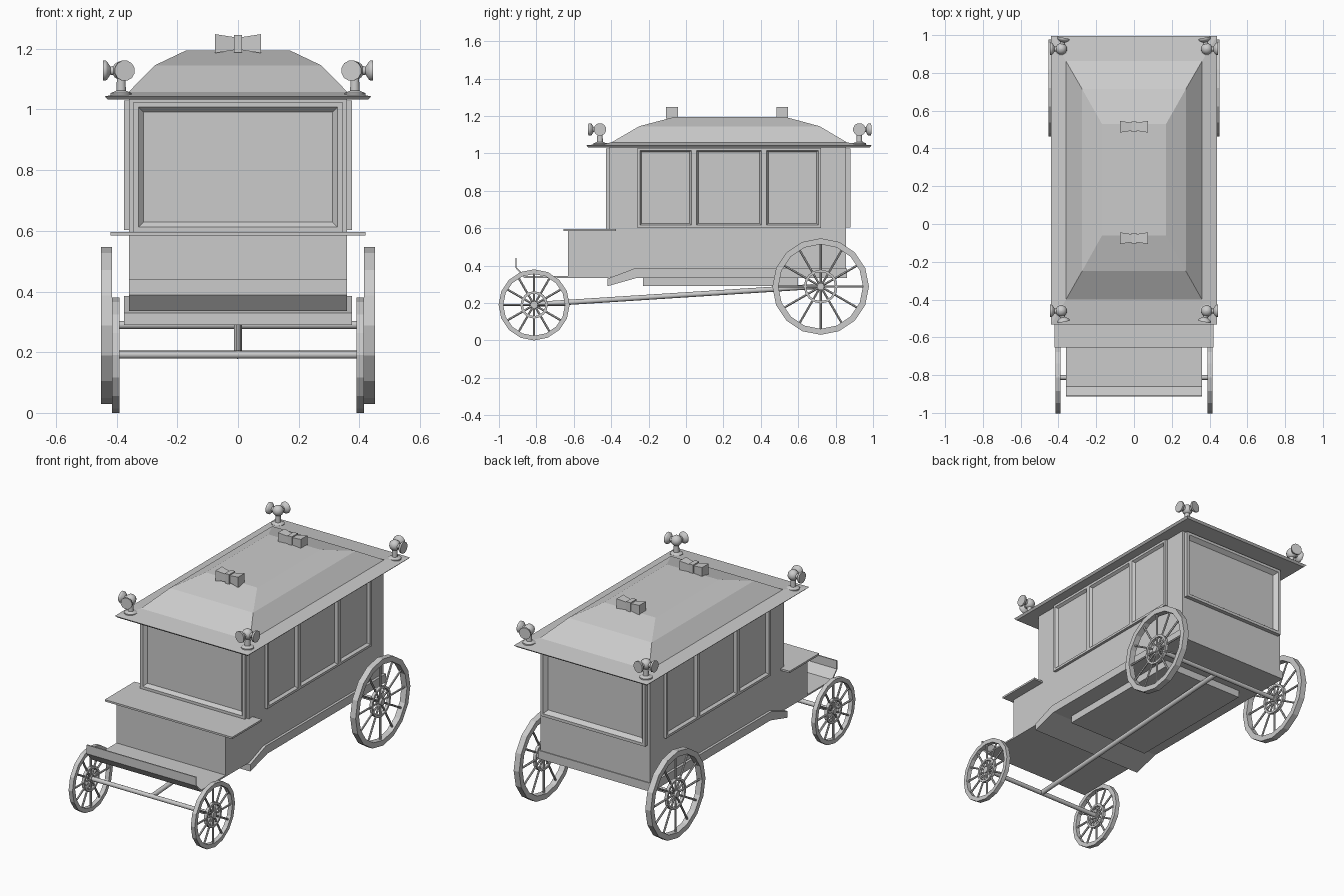
import bpy, math
from mathutils import Vector

if "Cube" in bpy.data.objects:
    bpy.data.objects.remove(bpy.data.objects["Cube"])


def mesh(name, verts, faces):
    me = bpy.data.meshes.new(name)
    me.from_pydata([tuple(v) for v in verts], [], faces)
    ob = bpy.data.objects.new(name, me)
    bpy.context.collection.objects.link(ob)
    import bmesh
    bm = bmesh.new()
    bm.from_mesh(me)
    bmesh.ops.recalc_face_normals(bm, faces=bm.faces)
    bm.to_mesh(me)
    bm.free()
    return ob


def loft(name, rings, closed=False):
    """Skin equal-sized rings; cap the ends, or join last to first."""
    n, m = len(rings[0]), len(rings)
    faces = []
    for r in range(m if closed else m - 1):
        a, b = r * n, (r + 1) % m * n
        faces += [(a + i, a + (i + 1) % n, b + (i + 1) % n, b + i) for i in range(n)]
    if not closed:
        faces += [tuple(range(n)), tuple(range((m - 1) * n, m * n))]
    return mesh(name, [v for r in rings for v in r], faces)


def rect(x0, x1, y0, y1):
    return [(x0, y0), (x1, y0), (x1, y1), (x0, y1)]


def box(name, x0, x1, y0, y1, z0, z1):
    return loft(name, [[(x, y, z) for x, y in rect(x0, x1, y0, y1)] for z in (z0, z1)])


def prism(name, profile, hx):
    """Extrude a (y, z) profile across x."""
    return loft(name, [[(x, y, z) for y, z in profile] for x in (-hx, hx)])


def turned(name, start, direction, profile, n=12, smooth=True):
    """Round part along a direction from (distance, radius) pairs."""
    d = Vector(direction).normalized()
    u = d.orthogonal().normalized()
    v = d.cross(u)
    rings = [[Vector(start) + d * h + (u * math.cos(t) + v * math.sin(t)) * r
              for t in (2 * math.pi * i / n for i in range(n))] for h, r in profile]
    ob = loft(name, rings)
    if smooth:
        bpy.context.view_layer.objects.active = ob
        ob.select_set(True)
        bpy.ops.object.shade_smooth_by_angle(angle=math.radians(40))
        ob.select_set(False)
    return ob


def rod(name, a, b, r, n=10):
    d = Vector(b) - Vector(a)
    return turned(name, a, d, [(0, r), (d.length, r)], n)


def hoop(name, c, x0, x1, r_in, r_out, n=16):
    rings = []
    for i in range(n):
        t = 2 * math.pi * i / n
        rings.append([(x, c[1] + r * math.sin(t), c[2] - r * math.cos(t))
                      for x, r in ((x0, r_in), (x1, r_in), (x1, r_out), (x0, r_out))])
    return loft(name, rings, True)


def frame(name, place, a0, a1, z0, z1, flat, bevel, depth):
    """Raised window surround; place maps (along, z, outward) to xyz."""
    rings = []
    for inset, out in ((0, -0.005), (0, depth), (flat, depth), (flat + bevel, -0.005)):
        rings.append([place(a, z, out) for a, z in
                      rect(a0 + inset, a1 - inset, z0 + inset, z1 - inset)])
    return loft(name, rings, True)


# Cabin, skirt and underfloor box
box("cabin", -0.36, 0.36, -0.41, 0.855, 0.34, 1.04)
prism("skirt", [(-0.42, 0.29), (-0.26, 0.335), (0.86, 0.335), (0.86, 0.385),
                (-0.275, 0.385), (-0.42, 0.33)], 0.375)
box("underfloor_box", -0.27, 0.27, -0.23, 0.6, 0.292, 0.34)

# Driver's bench and footboard
box("bench_box", -0.36, 0.36, -0.63, -0.405, 0.335, 0.588)
box("bench_top", -0.42, 0.42, -0.655, -0.375, 0.585, 0.596)
prism("footboard", [(-0.912, 0.44), (-0.912, 0.388), (-0.865, 0.335), (-0.6, 0.335),
                    (-0.6, 0.344), (-0.861, 0.344), (-0.905, 0.391), (-0.905, 0.44)], 0.36)

# Window surrounds
frame("front_window_frame", lambda a, z, o: (a, -0.41 - o, z), -0.345, 0.345, 0.595, 1.025,
      0.017, 0.022, 0.018)
frame("back_window_frame", lambda a, z, o: (a, 0.855 + o, z), -0.345, 0.345, 0.605, 1.025,
      0.017, 0.022, 0.024)
for s in (-1, 1):
    for y0, y1 in ((-0.26, 0.043), (0.043, 0.417), (0.417, 0.722)):
        frame("side_window_frame", lambda a, z, o: (s * (0.36 + o), a, z), y0, y1,
              0.602, 1.03, 0.014, 0.012, 0.016)

# Stepped hip roof
loft("roof", [[(x, y, z) for x, y in rect(-w, w, y0, y1)] for w, y0, y1, z in (
    (0.428, -0.522, 0.982, 1.032), (0.439, -0.533, 0.994, 1.043), (0.36, -0.4, 0.862, 1.058),
    (0.275, -0.25, 0.715, 1.145), (0.17, -0.062, 0.53, 1.195))])

# Bow-shaped roof ornaments
for y in (-0.075, 0.515):
    box("bow_knot", -0.014, 0.014, y - 0.028, y + 0.028, 1.188, 1.246)
    for s in (-1, 1):
        loft("bow_wing", [[(s * x, a, z) for a, z in rect(y - h, y + h, 1.217 - h, 1.217 + h)]
                          for x, h in ((0.01, 0.021), (0.075, 0.031))])

# Corner lamps: post, ball and two bells each
for sx in (-1, 1):
    for sy, y in ((-1, -0.46), (1, 0.927)):
        x = sx * 0.385
        turned("lamp_post", (x, y, 1.04), (0, 0, 1),
               [(0, 0.036), (0.014, 0.036), (0.022, 0.016), (0.085, 0.014)])
        ball = (x, y, 1.128)
        turned("lamp_ball", (x, y, 1.128 - 0.031), (0, 0, 1),
               [(0.031 * (1 - math.cos(t)), 0.031 * math.sin(t) + 1e-4)
                for t in (math.pi * i / 8 for i in range(9))])
        for d in ((sx, 0, 0), (-sx * 0.2, sy, 0)):
            turned("lamp_bell", ball, d, [(0.02, 0.016), (0.036, 0.014), (0.046, 0.03),
                                          (0.051, 0.034), (0.06, 0.034), (0.06, 0.024)])

# Wheels: rim, inner ring, hub and twelve spokes
for s in (-1, 1):
    for label, y, z, r, rim, ring, x0, x1 in (
            ("front", -0.812, 0.19, 0.19, 0.025, 0.073, 0.39, 0.416),
            ("rear", 0.72, 0.288, 0.258, 0.032, 0.09, 0.416, 0.452)):
        xm = (x0 + x1) / 2
        c = (s * xm, y, z)
        hoop(label + "_rim", c, s * x0, s * x1, r - rim, r)
        hoop(label + "_ring", c, s * (xm - 0.009), s * (xm + 0.009), ring - 0.013, ring)
        rod(label + "_hub", (s * x0, y, z), (s * x1, y, z), 0.02)
        for i in range(12):
            t = 2 * math.pi * i / 12
            rod(label + "_spoke", c, (c[0], y + math.sin(t) * (r - rim * 0.6),
                                      z + math.cos(t) * (r - rim * 0.6)), 0.006, 6)

# Axles and the pole joining them
rod("front_axle", (-0.4, -0.812, 0.192), (0.4, -0.812, 0.192), 0.013)
rod("rear_axle", (-0.43, 0.72, 0.29), (0.43, 0.72, 0.29), 0.013)
rod("centre_pole", (0, -0.812, 0.192), (0, 0.72, 0.29), 0.014)
